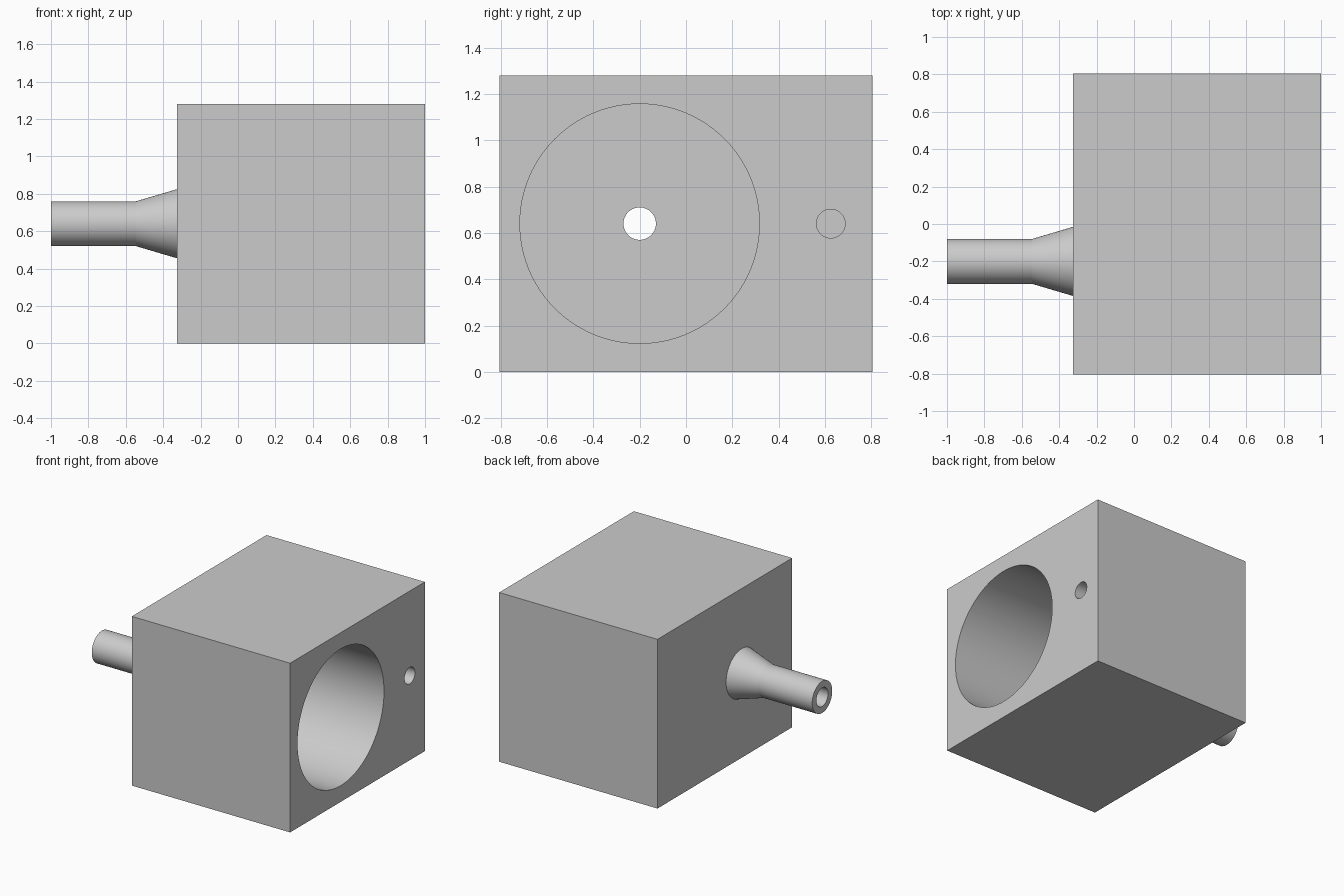
import bpy
import bmesh
from math import cos, sin, tau, radians

if "Cube" in bpy.data.objects:
    bpy.data.objects.remove(bpy.data.objects["Cube"], do_unlink=True)

grey = bpy.data.materials.new("plain_grey")
grey.use_nodes = True
colour = (0.6, 0.6, 0.6, 1)
grey.diffuse_color = colour
grey.node_tree.nodes["Principled BSDF"].inputs["Base Color"].default_value = colour

BACK, FRONT = -0.325, 1.0
WIDTH, HEIGHT = 1.61, 1.28
AXIS_Y, AXIS_Z = -0.2, HEIGHT / 2


def add_object(name, bm):
    bmesh.ops.recalc_face_normals(bm, faces=bm.faces)
    mesh = bpy.data.meshes.new(name)
    bm.to_mesh(mesh)
    bm.free()
    mesh.materials.append(grey)
    obj = bpy.data.objects.new(name, mesh)
    bpy.context.collection.objects.link(obj)
    return obj


def turned_solid(name, profile, y, sides=96):
    """Solid of revolution along x from (x, radius) pairs."""
    bm = bmesh.new()
    rings = [[bm.verts.new((x, y + r * cos(tau * i / sides), AXIS_Z + r * sin(tau * i / sides)))
              for i in range(sides)] for x, r in profile]
    for a, b in zip(rings, rings[1:]):
        for i in range(sides):
            j = (i + 1) % sides
            bm.faces.new((a[i], a[j], b[j], b[i]))
    bm.faces.new(rings[0])
    bm.faces.new(rings[-1])
    return add_object(name, bm)


def combine(target, tool, operation):
    mod = target.modifiers.new(tool.name, "BOOLEAN")
    mod.operation = operation
    mod.solver = "EXACT"
    mod.object = tool
    bpy.context.view_layer.objects.active = target
    bpy.ops.object.modifier_apply(modifier=mod.name)
    bpy.data.objects.remove(tool, do_unlink=True)


# Block housing
bm = bmesh.new()
bmesh.ops.create_cube(bm, size=1)
for v in bm.verts:
    v.co.x = FRONT if v.co.x > 0 else BACK
    v.co.y *= WIDTH
    v.co.z = (v.co.z + 0.5) * HEIGHT
housing = add_object("housing", bm)

# Flared spout, then the wide bore, the spout channel and the small hole
spout = turned_solid("spout", [(-1, 0.12), (-0.545, 0.12), (BACK, 0.185), (-0.26, 0.185)], AXIS_Y)
combine(housing, spout, "UNION")
for name, start, end, radius, y in (
        ("wide_bore", -0.2, 1.1, 0.517, AXIS_Y),
        ("spout_channel", -1.1, 0.1, 0.07, AXIS_Y),
        ("small_hole", 0.5, 1.1, 0.062, 0.625)):
    cutter = turned_solid(name, [(start, radius), (end, radius)], y)
    combine(housing, cutter, "DIFFERENCE")

# Smooth round walls, sharp edges
bpy.ops.object.select_all(action="DESELECT")
housing.select_set(True)
bpy.context.view_layer.objects.active = housing
bpy.ops.object.shade_smooth_by_angle(angle=radians(12))
